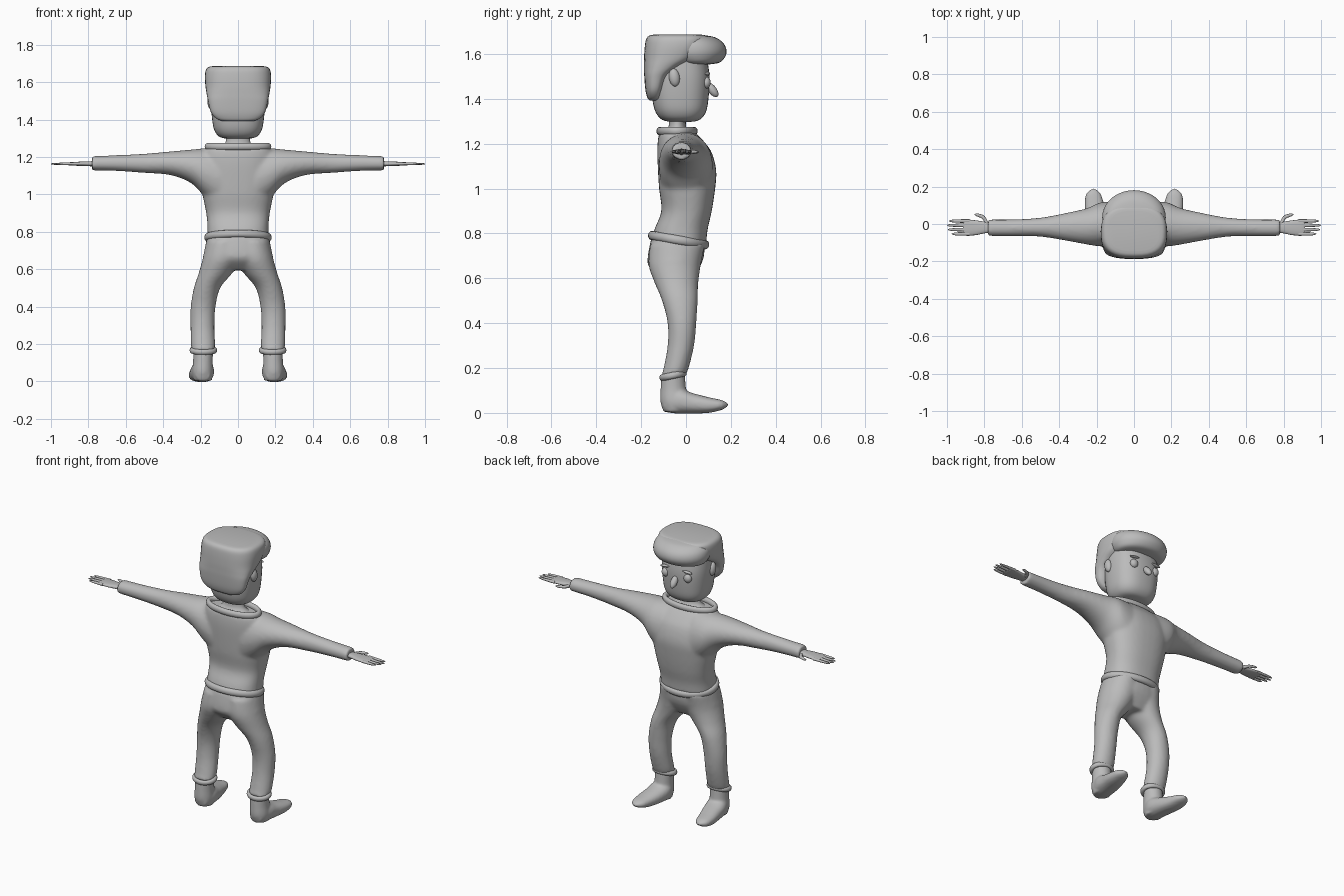
import bpy, bmesh, math
from mathutils import Matrix, Vector

cube = bpy.data.objects.get("Cube")
if cube:
    bpy.data.objects.remove(cube, do_unlink=True)

grey = bpy.data.materials.new("plain_grey")
grey.use_nodes = True
COLOUR = (0.5, 0.5, 0.5, 1)
grey.diffuse_color = COLOUR
grey.node_tree.nodes["Principled BSDF"].inputs["Base Color"].default_value = COLOUR


def blend(a, b, c, d, t):
    """Smooth curve through b and c."""
    return tuple(q + 0.5 * t * (r - p + t * (2*p - 5*q + 4*r - s + t * (3*(q - r) + s - p)))
                 for p, q, r, s in zip(a, b, c, d))


def loft(bm, axis, sections, side=1, power=2.0, count=36, steps=5):
    """Skin rounded sections (t, u_low, u_high, v_low, v_high) along an axis."""
    rows, last = [], len(sections) - 1
    for i in range(last):
        pick = [sections[min(max(i + k, 0), last)] for k in (-1, 0, 1, 2)]
        rows += [blend(*pick, j / steps) for j in range(steps)]
    rows.append(sections[-1])
    rings = []
    for t, u0, u1, v0, v1 in rows:
        ring = []
        for k in range(count):
            c, s = math.cos(math.tau * k / count), math.sin(math.tau * k / count)
            u = (u0 + u1) / 2 + (u1 - u0) / 2 * math.copysign(abs(c) ** (2 / power), c)
            v = (v0 + v1) / 2 + (v1 - v0) / 2 * math.copysign(abs(s) ** (2 / power), s)
            x, y, z = {"x": (t, v, u), "y": (u, t, v), "z": (u, v, t)}[axis]
            ring.append(bm.verts.new((x * side, y, z)))
        rings.append(ring)
    for a, b in zip(rings, rings[1:]):
        for k in range(count):
            n = (k + 1) % count
            bm.faces.new((a[k], a[n], b[n], b[k]))
    bm.faces.new(rings[0])
    bm.faces.new(rings[-1])


def ball(bm, centre, radii, tilt=0, roll=0):
    place = (Matrix.Translation(centre) @ Matrix.Rotation(tilt, 4, "X")
             @ Matrix.Rotation(roll, 4, "Y") @ Matrix.Diagonal((*radii, 1)))
    bmesh.ops.create_uvsphere(bm, u_segments=32, v_segments=20, radius=1, matrix=place)


def band(bm, centre, rx, ry, thick, height, tilt=0):
    """Oval ring with a rounded rim."""
    place = Matrix.Translation(centre) @ Matrix.Rotation(tilt, 4, "X")
    rings = []
    for i in range(48):
        a = math.tau * i / 48
        rings.append([bm.verts.new(place @ Vector((
            (rx + thick * math.cos(b)) * math.cos(a),
            (ry + thick * math.cos(b)) * math.sin(a), height * math.sin(b))))
            for b in (math.tau * j / 12 for j in range(12))])
    for i in range(48):
        a, b = rings[i], rings[(i + 1) % 48]
        for j in range(12):
            n = (j + 1) % 12
            bm.faces.new((a[j], b[j], b[n], a[n]))


def finish(name, bm, voxel=0, smooth=6):
    bmesh.ops.recalc_face_normals(bm, faces=bm.faces)
    mesh = bpy.data.meshes.new(name)
    bm.to_mesh(mesh)
    bm.free()
    mesh.materials.append(grey)
    obj = bpy.data.objects.new(name, mesh)
    bpy.context.collection.objects.link(obj)
    bpy.ops.object.select_all(action="DESELECT")
    obj.select_set(True)
    bpy.context.view_layer.objects.active = obj
    bpy.ops.object.shade_smooth_by_angle(angle=math.radians(50))
    if voxel:  # fuse overlapping volumes into one soft skin
        fuse = obj.modifiers.new("Fuse", "REMESH")
        fuse.mode, fuse.voxel_size, fuse.use_smooth_shade = "VOXEL", voxel, True
        soft = obj.modifiers.new("Soften", "SMOOTH")
        soft.factor, soft.iterations = 0.5, smooth
    return obj


SIDES = ((1, "left"), (-1, "right"))

# Sweater: torso and both sleeves
bm = bmesh.new()
loft(bm, "z", [(.755, -.165, .165, -.155, .09), (.82, -.163, .163, -.14, .097),
               (.9, -.17, .17, -.11, .115), (1, -.19, .19, -.12, .13),
               (1.08, -.2, .2, -.125, .135), (1.16, -.2, .2, -.128, .115),
               (1.21, -.19, .19, -.126, .08), (1.25, -.17, .17, -.12, .04)], power=2.4)
for side, label in SIDES:
    loft(bm, "x", [(.1, .92, 1.25, -.12, .12), (.18, .99, 1.247, -.12, .115),
                   (.25, 1.06, 1.24, -.11, .085), (.36, 1.103, 1.23, -.09, .06),
                   (.5, 1.115, 1.218, -.068, .034), (.65, 1.125, 1.21, -.065, .025),
                   (.78, 1.128, 1.206, -.065, .025)], side)
finish("sweater", bm, .01, 8)

# Ribbed edges of the sweater
bm = bmesh.new()
band(bm, (0, -.04, 1.256), .163, .077, .015, .019)
finish("collar", bm)
bm = bmesh.new()
band(bm, (0, -.033, .77), .165, .123, .015, .02, math.radians(-10))
finish("sweater_hem", bm)

# Trousers: hips and both legs
bm = bmesh.new()
loft(bm, "z", [(.595, -.12, .12, -.11, .03), (.65, -.183, .183, -.165, .062),
               (.7, -.18, .18, -.17, .08), (.78, -.163, .163, -.155, .085)], power=2.3)
for side, label in SIDES:
    loft(bm, "z", [(.165, .125, .247, -.112, -.003), (.2, .122, .252, -.1, .012),
                   (.3, .126, .254, -.082, .036), (.4, .12, .253, -.082, .046),
                   (.5, .095, .236, -.107, .052), (.58, .03, .21, -.14, .055),
                   (.66, -.02, .188, -.167, .066), (.75, -.02, .17, -.16, .085)], side)
finish("trousers", bm, .01, 6)

for side, label in SIDES:
    # Trouser cuff
    bm = bmesh.new()
    band(bm, (side * .185, -.058, .167), .062, .05, .012, .015, math.radians(12))
    finish(label + "_trouser_cuff", bm)

    # Shoe: ankle and long pointed foot
    bm = bmesh.new()
    loft(bm, "z", [(.005, .14, .235, -.1, 0), (.05, .133, .245, -.114, .01),
                   (.11, .135, .24, -.113, 0), (.17, .133, .24, -.11, -.005)], side)
    loft(bm, "y", [(-.1, .15, .225, .005, .08), (-.04, .128, .25, -.003, .11),
                   (.03, .138, .258, -.003, .088), (.1, .158, .264, 0, .07),
                   (.155, .175, .258, .012, .058), (.18, .195, .238, .025, .047),
                   (.19, .213, .22, .035, .039)], side, power=2.3)
    finish(label + "_shoe", bm, .007, 5)

    # Hand: palm, four fingers and a thumb
    bm = bmesh.new()
    loft(bm, "x", [(.76, 1.15, 1.178, -.046, .006), (.8, 1.151, 1.177, -.05, .012),
                   (.85, 1.153, 1.175, -.06, .02), (.9, 1.155, 1.172, -.06, .024),
                   (.915, 1.16, 1.168, -.05, .015)], side, 2.4, 20)
    for y, tip in ((-.053, .975), (-.03, .995), (-.007, 1), (.016, .99)):
        loft(bm, "x", [(.88, 1.156, 1.172, y - .01, y + .01),
                       (.94, 1.157, 1.17, y - .009, y + .009),
                       (tip - .012, 1.159, 1.168, y - .006, y + .006),
                       (tip, 1.162, 1.165, y - .001, y + .001)], side, 2, 12)
    loft(bm, "x", [(.78, 1.153, 1.173, -.02, .01), (.795, 1.153, 1.172, -.005, .038),
                   (.81, 1.155, 1.171, .026, .049), (.84, 1.157, 1.169, .041, .057),
                   (.852, 1.162, 1.165, .048, .052)], side, 2, 12)
    finish(label + "_hand", bm)

    # Ear, eye and eyebrow
    bm = bmesh.new()
    ball(bm, (side * .143, -.052, 1.495), (.02, .024, .04), math.radians(8))
    finish(label + "_ear", bm)
    bm = bmesh.new()
    ball(bm, (side * .075, .09, 1.472), (.024, .02, .026))
    finish(label + "_eye", bm)
    bm = bmesh.new()
    ball(bm, (side * .075, .096, 1.512), (.032, .012, .007), 0, side * math.radians(6))
    finish(label + "_eyebrow", bm)

# Neck, flared inside the collar
bm = bmesh.new()
loft(bm, "z", [(1.235, -.13, .13, -.11, .03), (1.255, -.085, .085, -.09, .012),
               (1.28, -.066, .066, -.077, 0), (1.33, -.063, .063, -.075, 0)])
finish("neck", bm)

# Head
bm = bmesh.new()
loft(bm, "z", [(1.297, -.04, .04, -.06, .02), (1.306, -.095, .095, -.105, .06),
               (1.34, -.125, .125, -.135, .088), (1.4, -.138, .138, -.15, .1),
               (1.5, -.145, .145, -.155, .105), (1.6, -.14, .14, -.15, .09)], power=2.5)
finish("head", bm)

# Nose, hanging forward and down
bm = bmesh.new()
ball(bm, (0, .117, 1.44), (.02, .019, .038), math.radians(38))
finish("nose", bm)

# Hair: swept cap, low at the nape and rising to the brow
bm = bmesh.new()
loft(bm, "z", [(1.392, -.08, .08, -.162, -.12), (1.405, -.115, .115, -.172, -.11),
               (1.44, -.145, .145, -.181, -.1), (1.5, -.16, .16, -.186, -.075),
               (1.54, -.168, .168, -.187, -.02), (1.58, -.174, .174, -.187, .05),
               (1.63, -.177, .177, -.184, .09), (1.665, -.172, .172, -.178, .1),
               (1.681, -.158, .158, -.165, .09), (1.686, -.135, .135, -.145, .07)], power=2.7)
finish("hair", bm)
bm = bmesh.new()
loft(bm, "z", [(1.553, -.1, .1, -.02, .1), (1.562, -.145, .145, -.06, .15),
               (1.59, -.165, .165, -.1, .176), (1.62, -.17, .17, -.11, .18),
               (1.65, -.163, .163, -.11, .165), (1.674, -.14, .14, -.09, .13),
               (1.684, -.1, .1, -.06, .08)])
finish("hair_quiff", bm)
